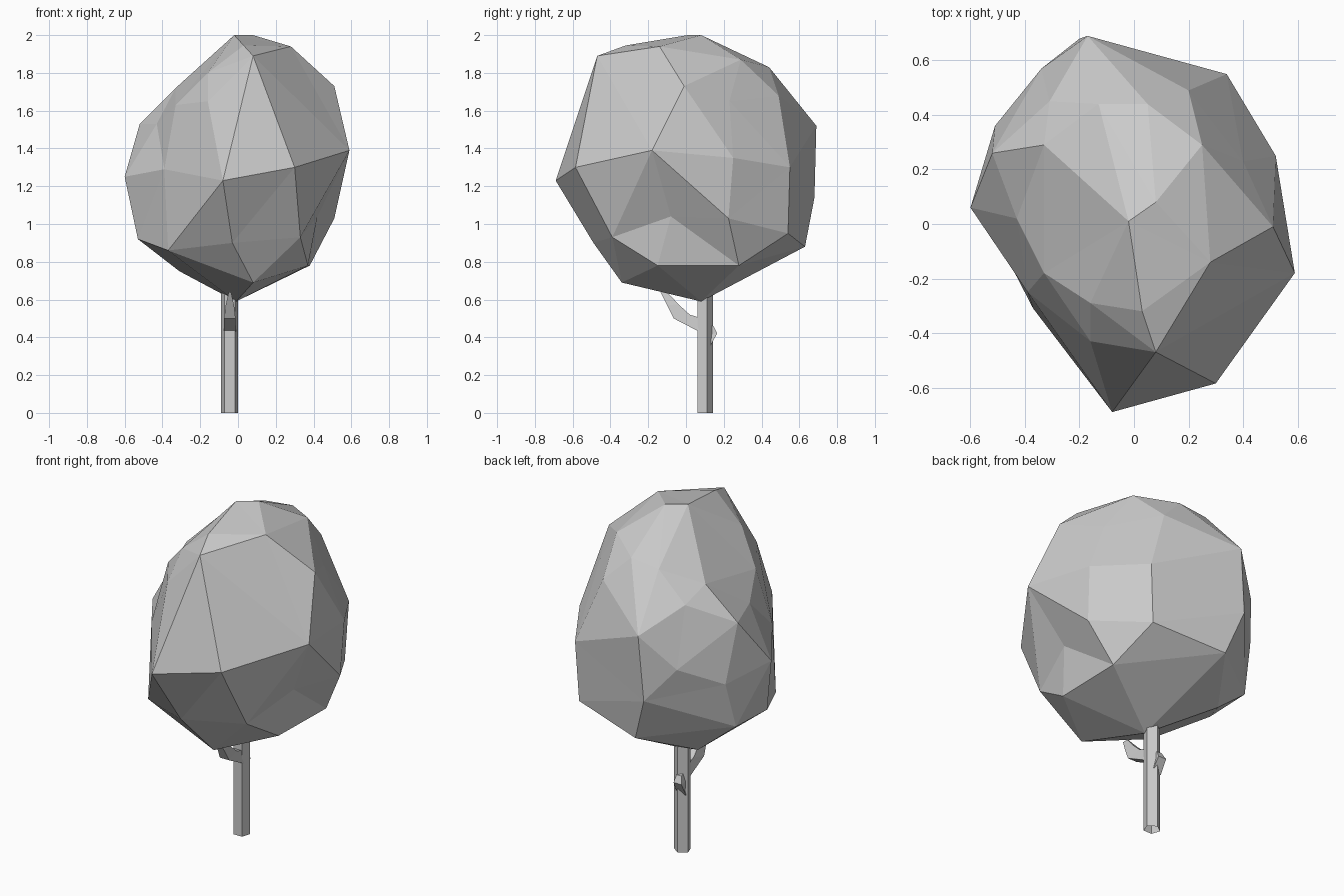
import bpy, bmesh
from mathutils import Vector

if "Cube" in bpy.data.objects:
    bpy.data.objects.remove(bpy.data.objects["Cube"])


def finish(bm, name):
    bmesh.ops.recalc_face_normals(bm, faces=bm.faces)
    me = bpy.data.meshes.new(name)
    bm.to_mesh(me)
    bm.free()
    ob = bpy.data.objects.new(name, me)
    bpy.context.collection.objects.link(ob)
    return ob


def loft(name, rings, cap=False):
    """Skin a run of equal-sized rings into a tube."""
    bm = bmesh.new()
    rows = [[bm.verts.new(p) for p in r] for r in rings]
    n = len(rows[0])
    for a, b in zip(rows, rows[1:]):
        for i in range(n):
            j = (i + 1) % n
            bm.faces.new((a[i], a[j], b[j], b[i]))
    if cap:
        bm.faces.new(rows[-1])
    return finish(bm, name)


# Canopy: irregular lumps joined as a skin around the crown centre
crown = [
    (-.08, -.69, 1.23), (.30, -.585, 1.30), (.59, -.18, 1.39), (.08, -.47, 1.89),
    (.28, -.14, 1.94), (.51, -.01, 1.73), (.52, .25, 1.35), (.51, .225, 1.03),
    (.42, -.08, 1.04), (.33, -.39, .93), (.37, -.15, .78), (.08, -.34, .69),
    (-.03, -.49, .90), (-.37, -.31, .86), (-.01, .08, .59),
    (-.53, .29, .93), (-.53, 0, .92), (-.60, .06, 1.25), (-.52, .26, 1.53),
    (-.51, .36, 1.20), (-.43, .02, 1.53), (-.39, -.25, 1.29), (-.33, -.18, 1.63),
    (-.16, -.43, 1.65), (-.16, -.29, 1.80), (.03, -.32, 1.945), (-.02, .01, 2.0),
    (.08, .08, 2.0), (.25, .29, 1.87), (.20, .49, 1.68), (.05, .44, 1.83),
    (-.13, .44, 1.81), (-.31, .45, 1.65), (-.33, .29, 1.72), (.40, .23, 1.65),
    (.34, .55, 1.30), (-.17, .69, 1.52), (-.20, .68, 1.14), (-.11, .63, .88),
    (.38, .28, .78), (.32, .54, .95), (-.34, .57, 1.32), (-.31, .33, .75)]
centre = Vector((0, 0, 1.3))
bm = bmesh.new()
verts = [bm.verts.new((Vector(p) - centre).normalized()) for p in crown]
bmesh.ops.convex_hull(bm, input=bm.verts)
for v, p in zip(verts, crown):
    v.co = p
# Turn the diagonal beside the front ridge
edge = bm.edges.get((verts[1], verts[23]))
if edge:
    bmesh.ops.rotate_edges(bm, edges=[edge])
finish(bm, "canopy")

# Trunk: five-sided post, open at the foot
section = [(-.072, .06), (-.015, .06), (0, .11), (-.045, .142), (-.09, .11)]
loft("trunk", [[(x, y, z) for x, y in section] for z in (0, .4, .72)])


# Branch: four-sided, bending forward and up to a narrow tip
def branch_ring(half, low, high, mid=-.043):
    return [(mid - half, *low), (mid + half, *low),
            (mid + half * .7, *high), (mid - half * .7, *high)]


loft("branch", [branch_ring(.032, (.07, .43), (.07, .505)),
                branch_ring(.030, (-.065, .50), (.02, .52)),
                branch_ring(.022, (-.10, .57), (-.04, .575)),
                branch_ring(.006, (-.135, .64), (-.10, .64))], cap=True)

# Knot on the back of the trunk
loft("knot", [branch_ring(.030, (.12, .34), (.11, .35), -.055),
              branch_ring(.026, (.165, .42), (.11, .42), -.06),
              branch_ring(.016, (.145, .46), (.11, .47), -.055)], cap=True)
